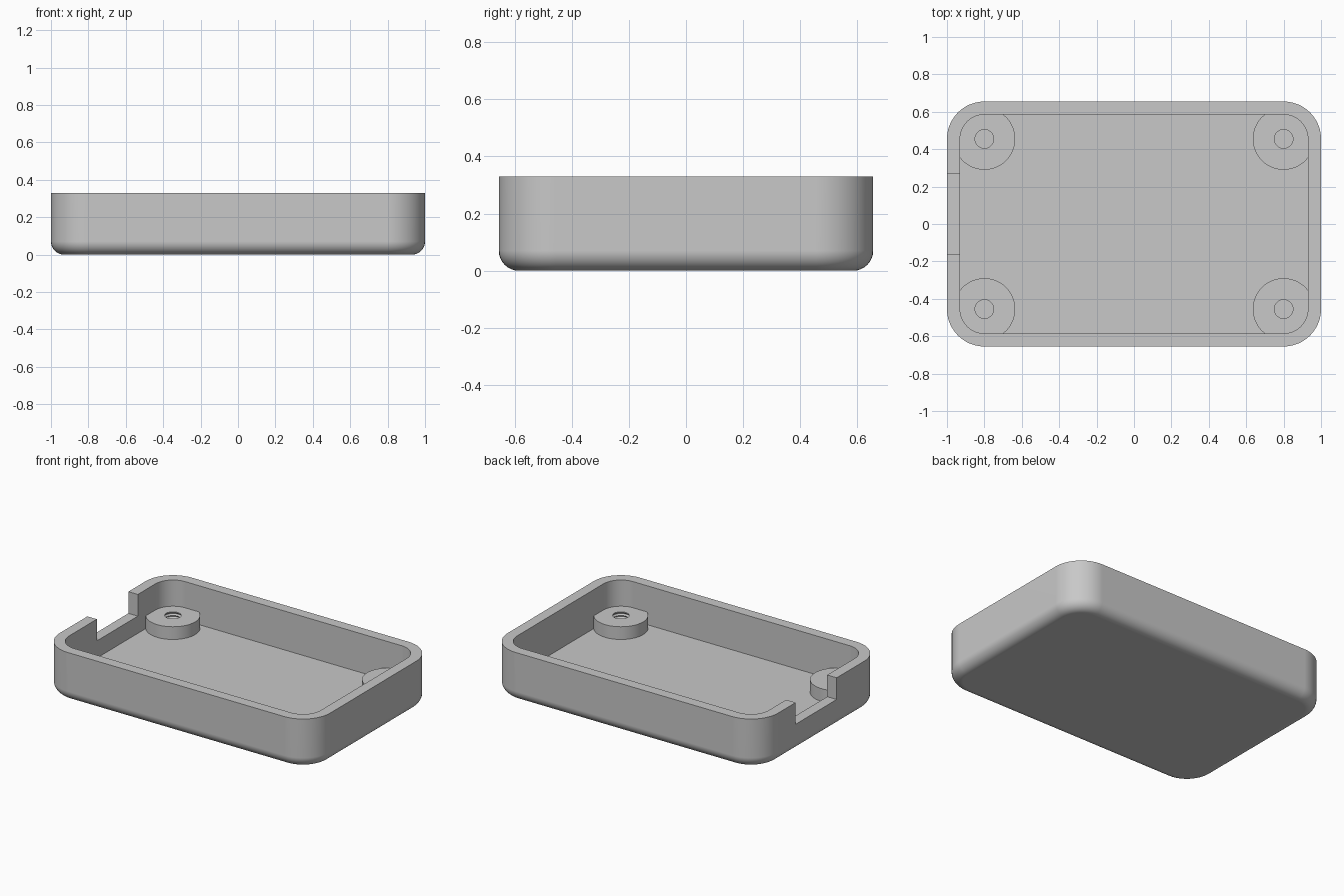
import bpy
import bmesh
from math import cos, sin, pi, radians

cube = bpy.data.objects.get("Cube")
if cube:
    bpy.data.objects.remove(cube, do_unlink=True)

# Main dimensions
CX, CY = 0.80, 0.455          # corner arc centres, also the boss centres
OUTER, WALL = 0.20, 0.07      # outer corner radius, wall and floor thickness
HEIGHT = 0.33
BOSS_R, BOSS_TOP = 0.165, 0.155
NOTCH_Y, NOTCH_Z = (-0.163, 0.27), 0.185

grey = bpy.data.materials.new("plain grey")
grey.use_nodes = True
colour = (0.58, 0.58, 0.58, 1)
grey.diffuse_color = colour
grey.node_tree.nodes["Principled BSDF"].inputs["Base Color"].default_value = colour


def rounded_loop(r, z, steps=12):
    """Rounded rectangle around the four corner centres."""
    points = []
    for i, (sx, sy) in enumerate([(1, 1), (-1, 1), (-1, -1), (1, -1)]):
        for k in range(steps + 1):
            a = (i + k / steps) * pi / 2
            points.append((sx * CX + r * cos(a), sy * CY + r * sin(a), z))
    return points


def circle_loop(x, y, r, z, steps):
    return [(x + r * cos(2 * pi * k / steps), y + r * sin(2 * pi * k / steps), z)
            for k in range(steps)]


def skin(name, loops):
    """Closed solid through a stack of loops, capped at both ends."""
    bm = bmesh.new()
    rings = [[bm.verts.new(p) for p in loop] for loop in loops]
    n = len(rings[0])
    for low, high in zip(rings, rings[1:]):
        for k in range(n):
            j = (k + 1) % n
            bm.faces.new((low[k], low[j], high[j], high[k]))
    bm.faces.new(rings[0][::-1])
    bm.faces.new(rings[-1])
    bmesh.ops.recalc_face_normals(bm, faces=bm.faces)
    mesh = bpy.data.meshes.new(name)
    bm.to_mesh(mesh)
    bm.free()
    mesh.materials.append(grey)
    obj = bpy.data.objects.new(name, mesh)
    bpy.context.collection.objects.link(obj)
    return obj


def combine(target, tool, operation):
    """Apply a boolean and discard its tool."""
    tool.hide_render = True
    mod = target.modifiers.new(operation.lower(), "BOOLEAN")
    mod.operation, mod.object, mod.solver = operation, tool, "EXACT"
    bpy.context.view_layer.objects.active = target
    bpy.ops.object.modifier_apply(modifier=mod.name)
    bpy.data.objects.remove(tool, do_unlink=True)


# Tray shell: rounded lower edge, straight walls, flat rim and floor
loops = []
for k in range(9):
    a = k / 8 * pi / 2
    loops.append(rounded_loop(OUTER - WALL + WALL * sin(a), WALL - WALL * cos(a)))
loops += [rounded_loop(OUTER, HEIGHT),
          rounded_loop(OUTER - WALL, HEIGHT),
          rounded_loop(OUTER - WALL, WALL)]
tray = skin("tray", loops)

# Corner screw bosses, each with a ridged blind hole
for sx in (-1, 1):
    for sy in (-1, 1):
        x, y = sx * CX, sy * CY
        boss = skin("boss", [circle_loop(x, y, BOSS_R, z, 64) for z in (0.045, BOSS_TOP)])
        combine(tray, boss, "UNION")
        profile = [(0.05, BOSS_TOP + 0.02), (0.05, BOSS_TOP - 0.005)]
        for i in range(4):
            z = BOSS_TOP - 0.005 - i * 0.02
            profile += [(0.058, z - 0.01), (0.05, z - 0.02)]
        hole = skin("hole_cutter", [circle_loop(x, y, r, z, 32) for r, z in profile])
        combine(tray, hole, "DIFFERENCE")

# Cable notch through the right end wall
y0, y1 = NOTCH_Y
x0, x1 = -1.1, -0.88
notch = skin("notch_cutter", [[(x0, y0, z), (x1, y0, z), (x1, y1, z), (x0, y1, z)]
                              for z in (NOTCH_Z, 0.5)])
combine(tray, notch, "DIFFERENCE")

# Smooth curved walls with crisp edges
bpy.ops.object.select_all(action="DESELECT")
tray.select_set(True)
bpy.context.view_layer.objects.active = tray
bpy.ops.object.shade_smooth_by_angle(angle=radians(30))
weighted = tray.modifiers.new("even_shading", "WEIGHTED_NORMAL")
weighted.keep_sharp = True
